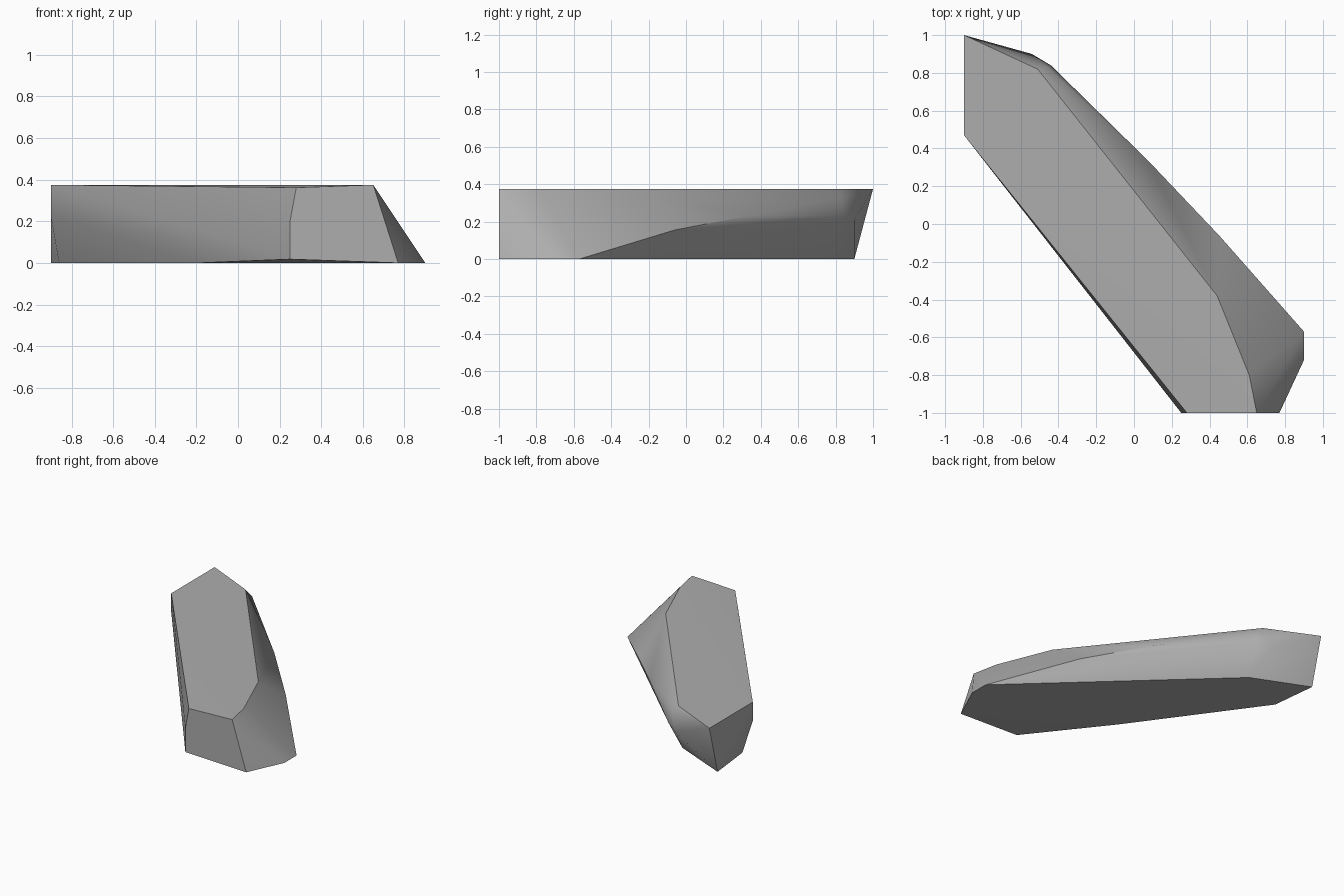
import bpy
import bmesh
from math import radians

cube = bpy.data.objects.get("Cube")
if cube:
    bpy.data.objects.remove(cube, do_unlink=True)

# Stone colour
stone = bpy.data.materials.new("stone_grey")
stone.use_nodes = True
grey = (0.42, 0.42, 0.42, 1)
stone.diffuse_color = grey
stone.node_tree.nodes["Principled BSDF"].inputs["Base Color"].default_value = grey

# Outline corners of the slab: flat top, bulging middle, flat base
top = [(-.9, 1, .375), (-.9, .47, .375), (.28, -1, .362), (.65, -1, .375),
       (.61, -.8, .375), (.44, -.38, .375), (-.51, .82, .375)]
middle = [(-.9, .47, .23), (.25, -1, .2), (.45, -.06, .155), (.08, .33, .23),
          (-.44, .84, .23), (-.54, .9, .21), (-.46, .83, .33)]
base = [(-.9, .9, 0), (-.86, .54, 0), (-.19, -.39, 0), (.25, -1, .018),
        (.77, -1, 0), (.9, -.72, 0), (.9, -.57, 0), (-.47, .715, 0)]

# Wrap the corners into one chiselled rock
bm = bmesh.new()
for co in top + middle + base:
    bm.verts.new(co)
bmesh.ops.convex_hull(bm, input=bm.verts[:])
bmesh.ops.delete(bm, geom=[v for v in bm.verts if not v.link_faces], context='VERTS')
bmesh.ops.dissolve_limit(bm, angle_limit=radians(1), verts=bm.verts[:], edges=bm.edges[:])
bmesh.ops.recalc_face_normals(bm, faces=bm.faces[:])
mesh = bpy.data.meshes.new("rock_slab")
bm.to_mesh(mesh)
bm.free()
mesh.materials.append(stone)
rock = bpy.data.objects.new("rock_slab", mesh)
bpy.context.collection.objects.link(rock)

# Soft shading across gentle bends, crisp chiselled edges elsewhere
bpy.context.view_layer.objects.active = rock
rock.select_set(True)
bpy.ops.object.shade_smooth_by_angle(angle=radians(35))
